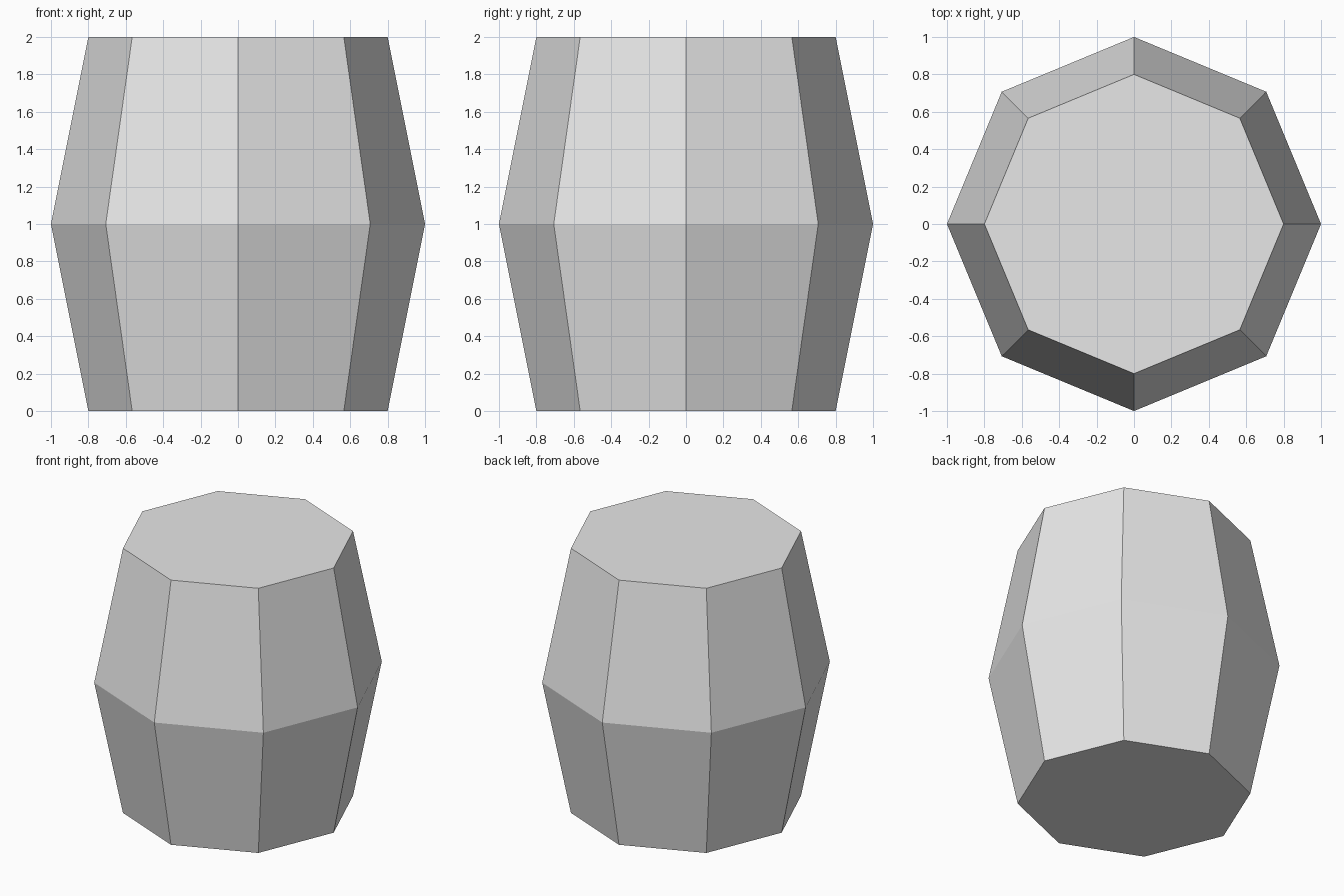
import bpy
import bmesh
from math import cos, sin, tau

cube = bpy.data.objects.get("Cube")
if cube:
    bpy.data.objects.remove(cube, do_unlink=True)

SIDES = 8
PROFILE = [(0.8, 0.0), (1.0, 1.0), (0.8, 2.0)]  # radius, height

# Plain grey surface
grey = bpy.data.materials.new("light_grey")
grey.use_nodes = True
colour = (0.8, 0.8, 0.8, 1.0)
grey.diffuse_color = colour
grey.node_tree.nodes["Principled BSDF"].inputs["Base Color"].default_value = colour

# Barrel body: three octagonal rings, bridged and capped
bm = bmesh.new()
rings = [[bm.verts.new((r * cos(tau * i / SIDES), r * sin(tau * i / SIDES), z))
          for i in range(SIDES)] for r, z in PROFILE]
for low, high in zip(rings, rings[1:]):
    for i in range(SIDES):
        j = (i + 1) % SIDES
        bm.faces.new((low[i], low[j], high[j], high[i]))
bm.faces.new(rings[0][::-1])
bm.faces.new(rings[-1])

mesh = bpy.data.meshes.new("barrel")
bm.to_mesh(mesh)
bm.free()
mesh.materials.append(grey)
bpy.context.collection.objects.link(bpy.data.objects.new("barrel", mesh))
